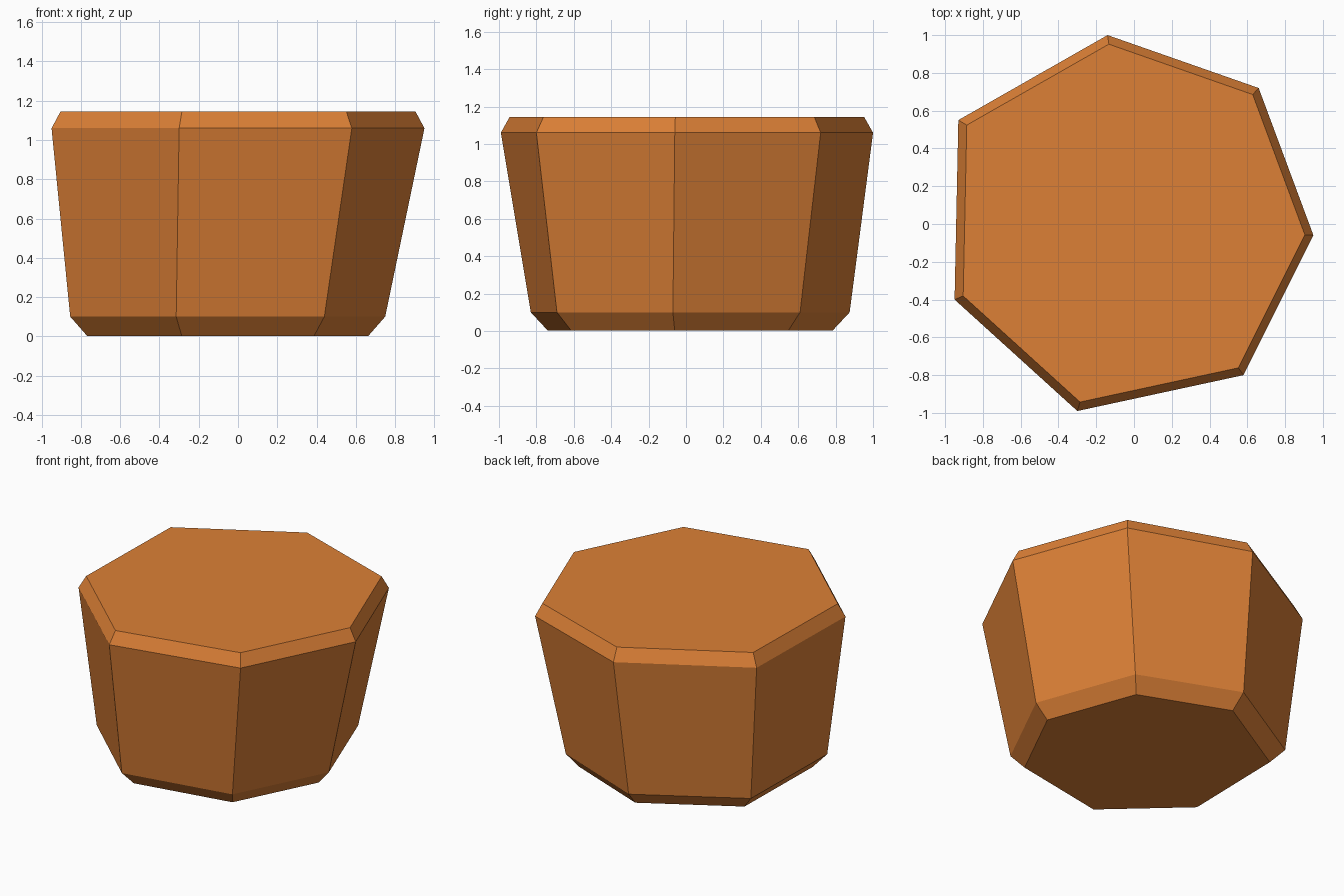
import bpy, bmesh

if "Cube" in bpy.data.objects:
    bpy.data.objects.remove(bpy.data.objects["Cube"])

# Single flat orange-brown
mat = bpy.data.materials.new("orange_brown")
mat.diffuse_color = (0.716, 0.216, 0.037, 1.0)
mat.use_nodes = True
mat.node_tree.nodes["Principled BSDF"].inputs["Base Color"].default_value = mat.diffuse_color

# Irregular seven-sided outlines at the rim and at the foot
rim = [(-0.14, 1.0), (-0.93, 0.55), (-0.95, -0.40), (-0.30, -0.99),
       (0.58, -0.80), (0.95, -0.06), (0.66, 0.72)]
foot = [(-0.17, 0.875), (-0.84, 0.485), (-0.855, -0.335), (-0.315, -0.83),
        (0.44, -0.69), (0.75, -0.07), (0.50, 0.61)]


def scaled(ring, s, cx=0.0, cy=0.0):
    return [(cx + (x - cx) * s, cy + (y - cy) * s) for x, y in ring]


# Bevelled foot, tapered wall, bevelled rim
levels = [(0.002, scaled(foot, 0.893, -0.05, 0.02)), (0.10, foot),
          (1.06, rim), (1.145, scaled(rim, 0.952))]

bm = bmesh.new()
rings = [[bm.verts.new((x, y, z)) for x, y in ring] for z, ring in levels]
for lo, hi in zip(rings, rings[1:]):
    for i in range(7):
        j = (i + 1) % 7
        bm.faces.new((lo[i], lo[j], hi[j], hi[i]))
bm.faces.new(rings[0][::-1])
bm.faces.new(rings[-1])
bmesh.ops.recalc_face_normals(bm, faces=bm.faces)
mesh = bpy.data.meshes.new("faceted_block")
bm.to_mesh(mesh)
bm.free()
mesh.materials.append(mat)
block = bpy.data.objects.new("faceted_block", mesh)
bpy.context.collection.objects.link(block)
